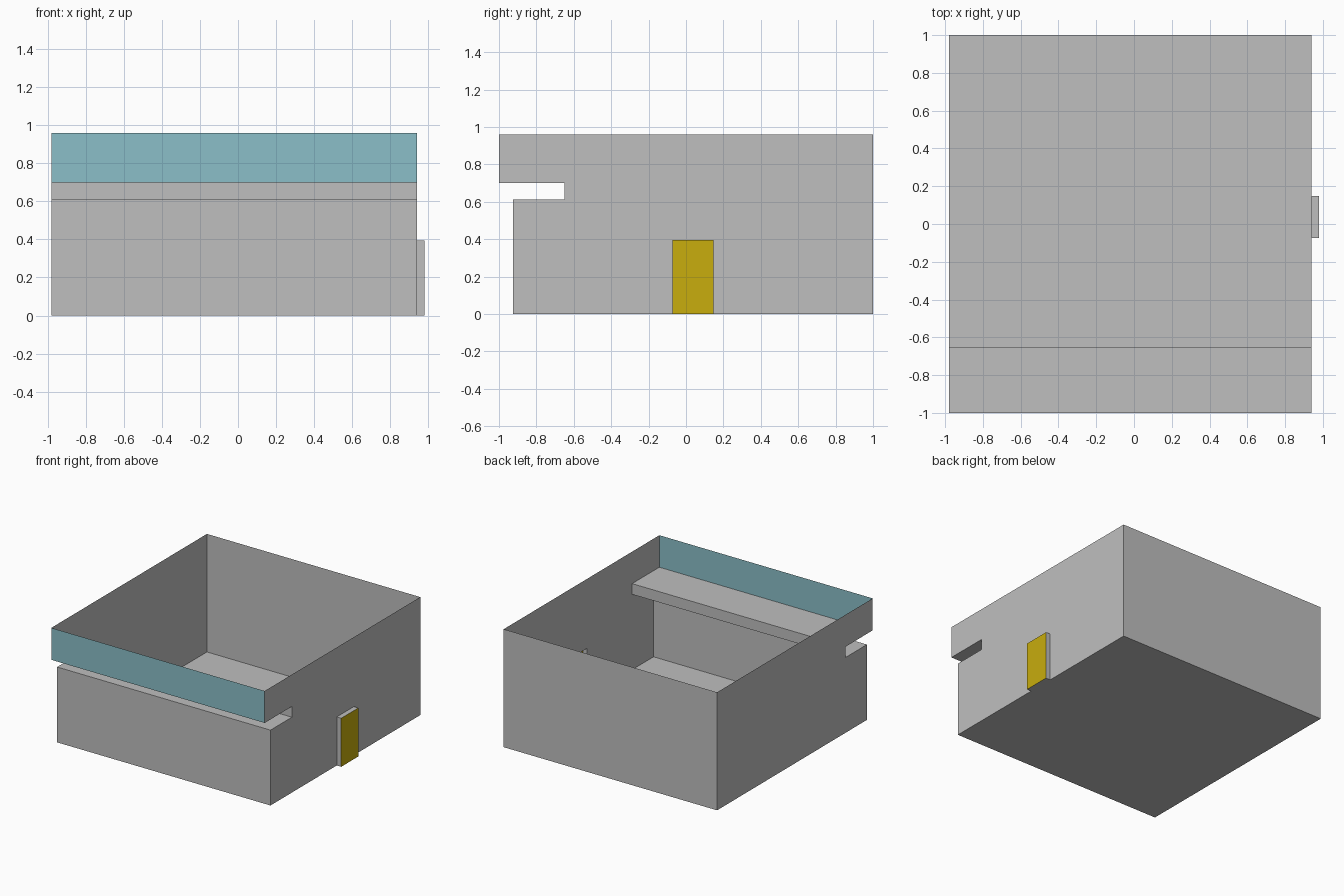
import bpy

if "Cube" in bpy.data.objects:
    bpy.data.objects.remove(bpy.data.objects["Cube"])

X0, X1, X2 = -0.98, 0.94, 0.98   # left wall, right wall, door face
D0, D1, DH = -0.073, 0.147, 0.395  # door sides and height


def material(name, rgb):
    m = bpy.data.materials.new(name)
    m.diffuse_color = (*rgb, 1)
    m.use_nodes = True
    m.node_tree.nodes["Principled BSDF"].inputs["Base Color"].default_value = m.diffuse_color
    return m


grey = material("light_grey", (0.52, 0.52, 0.52))
teal = material("pale_teal", (0.258, 0.521, 0.578))
gold = material("gold_yellow", (0.578, 0.418, 0.004))


def sheet(name, verts, faces, mat):
    me = bpy.data.meshes.new(name)
    me.from_pydata(verts, [], faces)
    me.materials.append(mat)
    ob = bpy.data.objects.new(name, me)
    bpy.context.collection.objects.link(ob)
    return ob


# Side outline (y, z), anticlockwise seen from the right
outline = [(-0.925, 0), (1, 0), (1, 0.96), (-1, 0.96), (-1, 0.70),
           (-0.65, 0.70), (-0.65, 0.613), (-0.925, 0.613)]
n = len(outline)

# Floor, back wall and slotted front; top is open and the fascia is separate
verts = [(x, y, z) for x in (X0, X1) for y, z in outline]
strips = [(i, (i + 1) % n, n + (i + 1) % n, n + i)
          for i in range(n) if i not in (2, 3)]
strips = [f[::-1] for f in strips]
sheet("floor_and_walls", verts, strips, grey)

# Left wall
sheet("left_wall", [(X0, y, z) for y, z in outline], [tuple(range(n))[::-1]], grey)

# Right wall with the doorway cut out
doorway = [(D0, 0), (D0, DH), (D1, DH), (D1, 0)]
right = outline[:1] + doorway + outline[1:]
sheet("right_wall", [(X1, y, z) for y, z in right], [tuple(range(len(right)))], grey)

# Coloured band above the slot at the front
sheet("front_fascia", [(X0, -1, 0.70), (X1, -1, 0.70), (X1, -1, 0.96), (X0, -1, 0.96)],
      [(0, 1, 2, 3)], teal)

# Door box pushed out from the wall, open to the inside
door = sheet("door", [(x, y, z) for x in (X1, X2) for y, z in doorway],
             [(4, 7, 6, 5), (0, 4, 5, 1), (1, 5, 6, 2), (2, 6, 7, 3), (3, 7, 4, 0)], grey)
door.data.materials.append(gold)
door.data.polygons[0].material_index = 1
